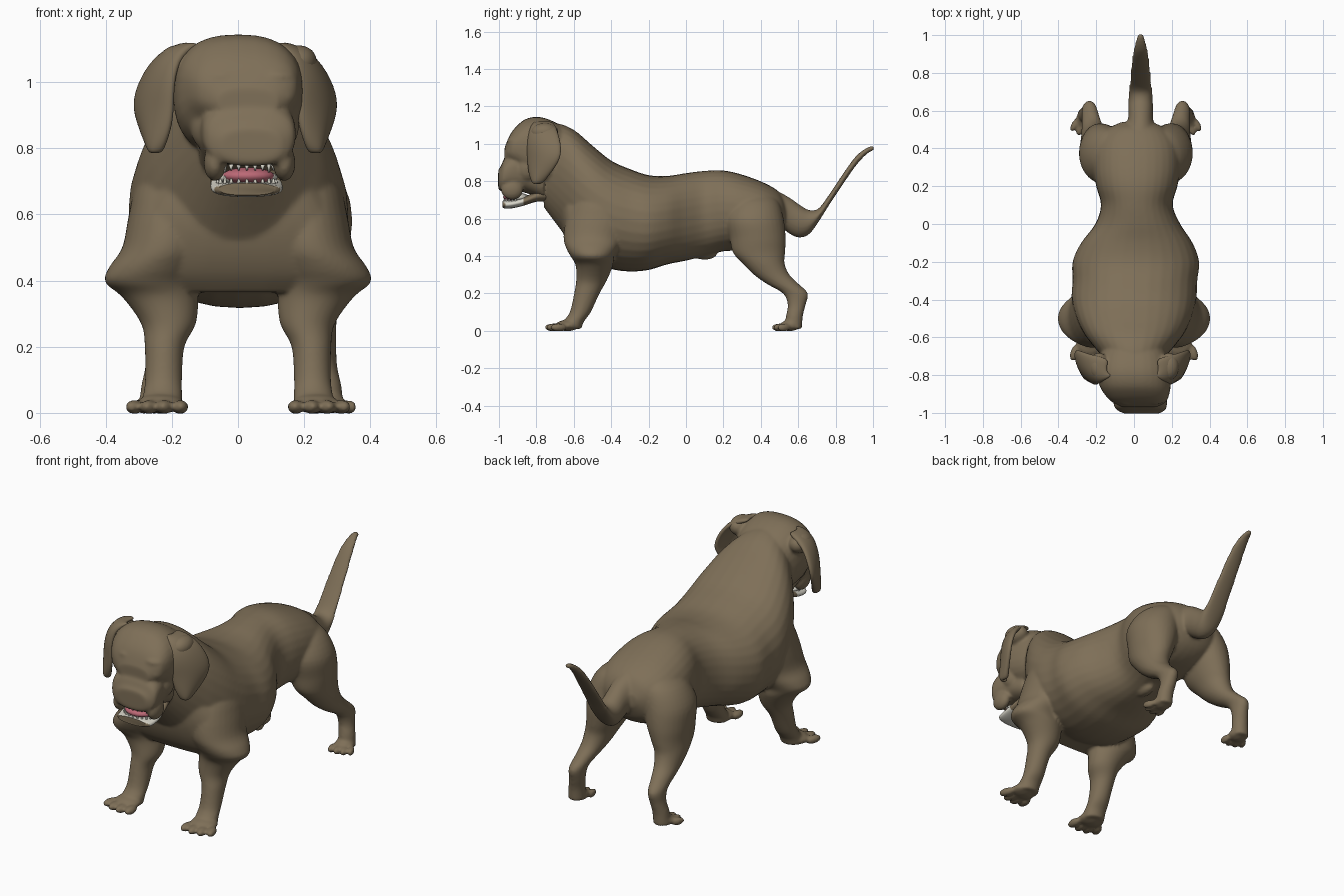
import bpy
import bmesh
import math
from mathutils import Matrix, Vector

cube = bpy.data.objects.get("Cube")
if cube:
    bpy.data.objects.remove(cube, do_unlink=True)


def material(name, colour):
    mat = bpy.data.materials.new(name)
    mat.use_nodes = True
    mat.diffuse_color = (*colour, 1)
    mat.node_tree.nodes["Principled BSDF"].inputs["Base Color"].default_value = (*colour, 1)
    return mat


coat = material("brown_coat", (.21, .16, .097))
pink = material("pink_tongue", (.5, .14, .18))
ivory = material("ivory_teeth", (.68, .66, .58))


def finish(bm, name, *mats):
    bmesh.ops.recalc_face_normals(bm, faces=bm.faces[:])
    mesh = bpy.data.meshes.new(name)
    bm.to_mesh(mesh)
    bm.free()
    for mat in mats:
        mesh.materials.append(mat)
    mesh.shade_smooth()
    obj = bpy.data.objects.new(name, mesh)
    bpy.context.collection.objects.link(obj)
    return obj


def smooth_rows(rows, steps=4):
    """Catmull-Rom interpolation between neighbouring rows."""
    result = []
    for i in range(len(rows) - 1):
        group = [rows[max(i - 1, 0)], rows[i], rows[i + 1], rows[min(i + 2, len(rows) - 1)]]
        for s in range(steps):
            t = s / steps
            result.append([
                b + t * ((c - a) + t * ((2 * a - 5 * b + 4 * c - d) + t * (3 * b - a - 3 * c + d))) / 2
                for a, b, c, d in zip(*group)])
    return result + [list(rows[-1])]


def loft(bm, rows, place, power=2, sides=32):
    """Skin closed super-ellipse slices; place turns (u, v, t) into a point."""
    rings = []
    for t, cu, ru, cv, rv in smooth_rows(rows):
        ring = []
        for k in range(sides):
            c, s = (f(math.tau * k / sides) for f in (math.cos, math.sin))
            u = cu + ru * math.copysign(abs(c) ** (2 / power), c)
            v = cv + rv * math.copysign(abs(s) ** (2 / power), s)
            ring.append(bm.verts.new(place(u, v, t)))
        rings.append(ring)
    for low, high in zip(rings, rings[1:]):
        for k in range(sides):
            n = (k + 1) % sides
            bm.faces.new((low[k], low[n], high[n], high[k]))
    bm.faces.new(rings[0])
    bm.faces.new(rings[-1])


def along_y(bm, rows, power=2):
    """Rows: y, centre x, half width, bottom z, top z."""
    rows = [(y, cx, w, (lo + hi) / 2, (hi - lo) / 2) for y, cx, w, lo, hi in rows]
    loft(bm, rows, lambda u, v, t: (u, t, v), power)


def along_z(bm, rows, side=1, shift=0, power=2):
    """Rows: z, centre x, half width, centre y, half depth."""
    loft(bm, rows, lambda u, v, t: (side * u + shift, v, t), power)


def ball(bm, centre, radii, turn=0):
    matrix = Matrix.Translation(centre) @ Matrix.Rotation(turn, 4, "Z") @ Matrix.Diagonal((*radii, 1))
    bmesh.ops.create_uvsphere(bm, u_segments=20, v_segments=12, radius=1, matrix=matrix)


def paw(bm, x, y, width, length, turn):
    """Pad and four toes pointing forward."""
    base = Matrix.Translation((x, y, 0)) @ Matrix.Rotation(turn, 4, "Z")
    ball(bm, base @ Vector((0, 0, .028)), (width * .8, length * .6, .03), turn)
    for k in (-1.5, -.5, .5, 1.5):
        reach = length * (.75 - .14 * abs(k))
        ball(bm, base @ Vector((k * width * .52, -reach, .018)),
             (width * .27, length * .45, .022), turn + k * .12)


bm = bmesh.new()

# Torso and neck
along_y(bm, [
    (.54, .015, .08, .58, .67), (.5, .015, .16, .5, .74), (.42, .015, .22, .45, .79),
    (.3, .015, .23, .43, .835), (.2, .015, .215, .425, .857), (.1, .015, .19, .4, .855),
    (0, .02, .225, .375, .843), (-.1, .015, .295, .355, .828), (-.2, .01, .335, .325, .832),
    (-.3, .005, .33, .317, .865), (-.4, 0, .33, .33, .91), (-.5, 0, .305, .37, .99),
    (-.58, 0, .265, .42, 1.06), (-.64, 0, .22, .5, 1.095), (-.7, 0, .17, .58, 1.11),
    (-.76, 0, .12, .66, 1.1)], 2.2)

# Broad breast
along_z(bm, [
    (.74, 0, .2, -.58, .09), (.6, 0, .29, -.55, .12), (.5, 0, .33, -.53, .12),
    (.42, 0, .35, -.505, .11), (.365, 0, .28, -.48, .09)], power=2.6)

# Skull and muzzle
along_y(bm, [
    (-.62, 0, .14, .78, 1.06), (-.7, 0, .18, .77, 1.115), (-.78, 0, .195, .78, 1.143),
    (-.85, .005, .19, .81, 1.135), (-.9, .015, .172, .86, 1.1), (-.94, .025, .145, .89, 1.05),
    (-.97, .03, .09, .9, .98)], 2.5)
along_y(bm, [
    (-.76, .01, .13, .7, .9), (-.85, .02, .14, .735, .95), (-.92, .03, .143, .75, .95),
    (-.97, .035, .138, .75, .92), (-.99, .038, .12, .745, .88), (-1.004, .04, .09, .76, .86)], 2.6)

# Nose
ball(bm, (.06, -.975, .84), (.06, .028, .03))

# Brows, eyelids, cheeks, hanging lips and ear roots
for side in (-1, 1):
    ball(bm, (.037 + side * .1, -.937, .955), (.036, .024, .016), side * .3)
    ball(bm, (.035 + side * .09, -.92, 1.015), (.055, .035, .025), side * .3)
    ball(bm, (.02 + side * .115, -.85, .87), (.05, .06, .075))
    ball(bm, (.035 + side * .105, -.93, .755), (.034, .06, .055))
    ball(bm, (side * .185, -.755, 1.06), (.055, .075, .052))

# Tail
along_y(bm, [
    (.44, .02, .1, .6, .77), (.5, .03, .08, .56, .742), (.56, .035, .066, .515, .708),
    (.61, .035, .066, .498, .672), (.66, .035, .064, .518, .645), (.71, .035, .062, .585, .655),
    (.77, .035, .056, .68, .735), (.84, .035, .05, .785, .84), (.91, .035, .04, .885, .935),
    (.97, .035, .025, .948, .98), (1.006, .035, .014, .965, .99)])

for side in (-1, 1):
    # Shoulder and front leg
    along_z(bm, [
        (.8, .16, .07, -.44, .1), (.7, .195, .11, -.44, .16), (.6, .205, .125, -.46, .18),
        (.5, .22, .13, -.49, .165), (.44, .25, .14, -.5, .14), (.395, .265, .137, -.5, .115),
        (.35, .235, .115, -.49, .1), (.27, .21, .083, -.505, .082), (.2, .222, .06, -.53, .068),
        (.1, .225, .056, -.565, .056), (.05, .228, .06, -.6, .055), (.01, .23, .06, -.61, .05)], side)
    paw(bm, side * .235, -.635, .09, .105, side * .15)

    # Thigh, hock and hind foot
    along_z(bm, [
        (.745, .1, .05, .37, .07), (.69, .13, .11, .37, .125), (.6, .165, .13, .367, .155),
        (.5, .185, .115, .383, .15), (.42, .2, .095, .39, .14), (.36, .215, .08, .415, .112),
        (.3, .225, .065, .458, .095), (.25, .235, .052, .518, .085), (.2, .245, .042, .585, .067),
        (.14, .25, .04, .592, .048), (.08, .26, .043, .58, .045), (.01, .265, .045, .575, .045)],
        side, .01)
    paw(bm, side * .265 + .01, .555, .065, .085, side * .25)

# Sheath under the belly
ball(bm, (.01, .1, .41), (.035, .065, .03))

body = finish(bm, "body", coat)
remesh = body.modifiers.new("blend", "REMESH")
remesh.mode = "VOXEL"
remesh.voxel_size = .008
remesh.use_smooth_shade = True
soften = body.modifiers.new("soften", "SMOOTH")
soften.factor = .5
soften.iterations = 7

# Hanging ears: z, front edge x and y, rear edge x and y
ear_rows = [
    (1.115, .1, -.8, .12, -.71), (1.085, .165, -.835, .225, -.69), (1, .185, -.85, .285, -.665),
    (.93, .185, -.845, .305, -.665), (.87, .19, -.84, .285, -.7), (.82, .205, -.825, .26, -.74),
    (.785, .22, -.8, .235, -.77)]
for side, name in ((1, "left_ear"), (-1, "right_ear")):
    bm = bmesh.new()
    grid = []
    for z, fx, fy, rx, ry in ear_rows:
        line = []
        for k in range(5):
            t = k / 4
            bulge = .09 * t * (1 - t)
            x = fx + (rx - fx) * t + bulge
            line.append(bm.verts.new((side * x - .008, fy + (ry - fy) * t - bulge, z)))
        grid.append(line)
    for a, b in zip(grid, grid[1:]):
        for k in range(4):
            bm.faces.new((a[k], a[k + 1], b[k + 1], b[k]))
    ear = finish(bm, name, coat)
    solid = ear.modifiers.new("thickness", "SOLIDIFY")
    solid.thickness = .03
    solid.offset = 0
    subdivide = ear.modifiers.new("round", "SUBSURF")
    subdivide.levels = subdivide.render_levels = 2

# Lower jaw: brown lip in front, pale underneath and at the sides
bm = bmesh.new()
along_y(bm, [
    (-.74, .02, .08, .69, .77), (-.8, .02, .1, .69, .745), (-.87, .025, .108, .668, .715),
    (-.93, .027, .108, .655, .7), (-.965, .028, .1, .653, .697), (-.98, .028, .085, .658, .695)], 2.4)
bmesh.ops.recalc_face_normals(bm, faces=bm.faces[:])
for face in bm.faces:
    front_lip = face.normal.y < -.4
    throat = face.calc_center_median().y > -.87
    face.material_index = 0 if front_lip or throat else 1
finish(bm, "lower_jaw", coat, ivory).data.set_sharp_from_angle(angle=.7)

# Mouth interior: gums, tongue and teeth
bm = bmesh.new()
ball(bm, (.025, -.9, .712), (.095, .062, .026))
finish(bm, "gums", ivory)
bm = bmesh.new()
ball(bm, (.03, -.918, .716), (.08, .06, .026))
finish(bm, "tongue", pink)
bm = bmesh.new()
for k in range(11):
    angle = math.pi * (k + .5) / 11
    x, y = .027 + .088 * math.cos(angle), -.9 - .07 * math.sin(angle)
    height = .032 if k in (2, 8) else .018
    for z, flip in ((.7, 0), (.742, math.pi)):
        matrix = Matrix.Translation((x, y, z)) @ Matrix.Rotation(flip, 4, "X")
        bmesh.ops.create_cone(bm, cap_ends=True, segments=8, radius1=.008, radius2=.002,
                              depth=height, matrix=matrix)
finish(bm, "teeth", ivory)
